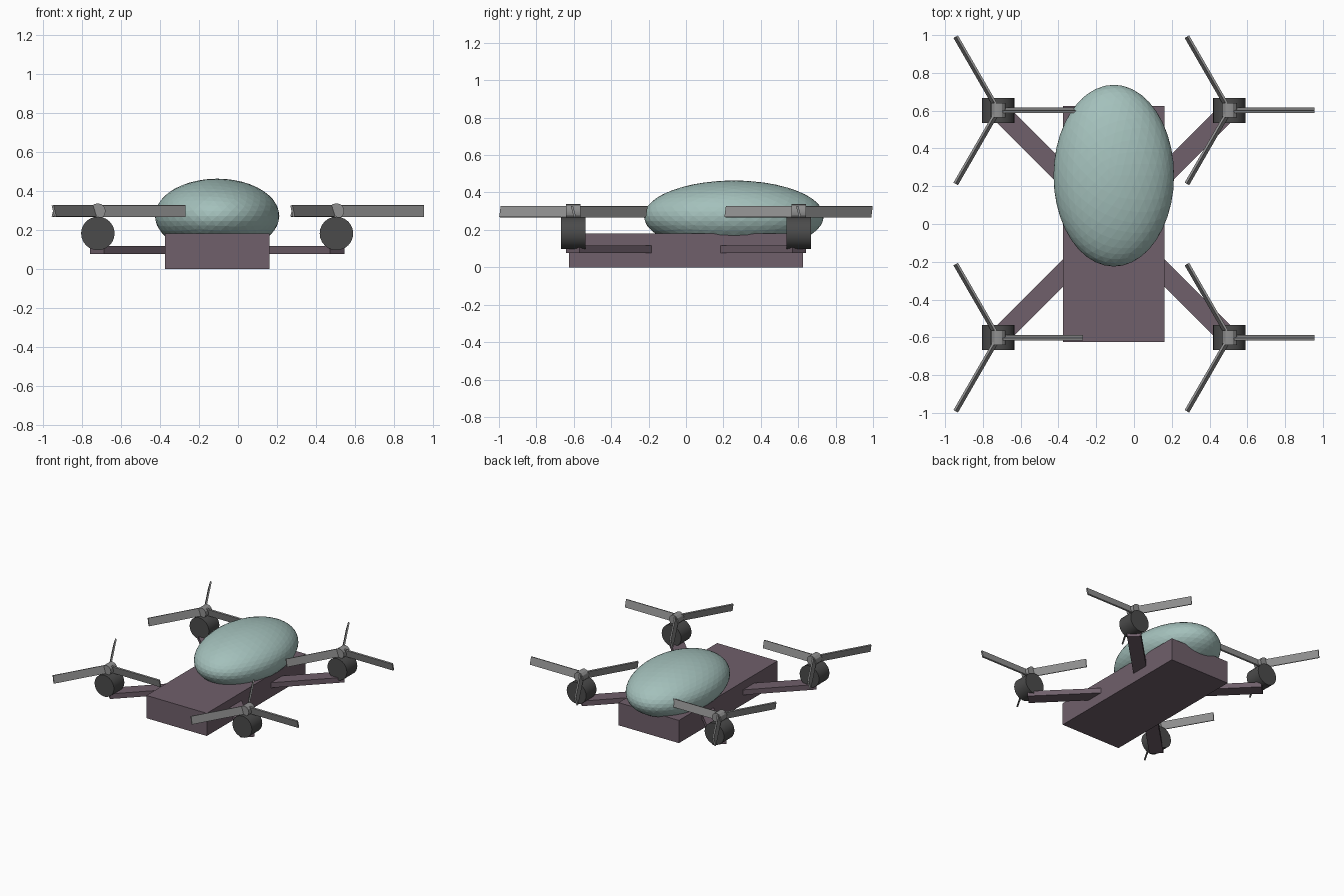
import bpy
from math import radians, pi, cos, sin
from mathutils import Matrix, Vector

if "Cube" in bpy.data.objects:
    bpy.data.objects.remove(bpy.data.objects["Cube"])

CX = -0.107            # centre line of the craft
DX, DY = 0.612, 0.602  # rotor offsets from the centre line


def material(name, rgb):
    m = bpy.data.materials.new(name)
    m.diffuse_color = (*rgb, 1)
    m.use_nodes = True
    m.node_tree.nodes["Principled BSDF"].inputs["Base Color"].default_value = m.diffuse_color
    return m


FRAME = material("frame_plum", (0.16, 0.115, 0.145))
CANOPY = material("canopy_teal", (0.37, 0.53, 0.50))
MOTOR = material("motor_dark", (0.07, 0.07, 0.07))
ROTOR = material("rotor_grey", (0.28, 0.28, 0.28))


def finish(name, mat):
    ob = bpy.context.object
    ob.name = name
    ob.data.materials.append(mat)
    return ob


def box(name, size, mat, matrix):
    bpy.ops.mesh.primitive_cube_add(size=1)
    ob = finish(name, mat)
    ob.data.transform(matrix @ Matrix.Diagonal((*size, 1)))
    return ob


def cylinder_y(name, radius, length, loc, mat, sides):
    bpy.ops.mesh.primitive_cylinder_add(vertices=sides, radius=radius, depth=length,
                                        location=loc, rotation=(pi / 2, 0, 0))
    ob = finish(name, mat)
    bpy.ops.object.shade_smooth_by_angle(angle=radians(30))
    return ob


# Central hull
box("hull", (0.536, 1.25, 0.182), FRAME, Matrix.Translation((CX, 0, 0.091)))

# Egg-shaped canopy
bpy.ops.mesh.primitive_ico_sphere_add(subdivisions=4, radius=1, location=(CX, 0.256, 0.273))
canopy = finish("canopy", CANOPY)
canopy.scale = (0.319, 0.481, 0.191)

# Four corners: arm, motor, hub and three pitched blades
for sx, side in ((-1, "left"), (1, "right")):
    for sy, end in ((-1, "front"), (1, "rear")):
        tag = f"{end}_{side}"
        x, y = CX + sx * DX, sy * DY

        # Diagonal arm running from inside the hull to the motor
        length = 0.6
        d = Vector((sx, sy, 0)).normalized()
        mid = Vector((x, y, 0.097)) - d * (length / 2 - 0.006)
        turn = Matrix.Rotation(sx * sy * pi / 4, 4, 'Z')
        box(f"arm_{tag}", (length, 0.103, 0.041), FRAME, Matrix.Translation(mid) @ turn)

        cylinder_y(f"motor_{tag}", 0.086, 0.132, (x, y, 0.183), MOTOR, 24)
        cylinder_y(f"hub_{tag}", 0.04, 0.078, (x, y, 0.298), ROTOR, 12)

        for i in range(3):
            m = (Matrix.Translation((x, y, 0.298))
                 @ Matrix.Rotation(i * 2 * pi / 3, 4, 'Z')
                 @ Matrix.Translation((0.225, 0, 0))
                 @ Matrix.Rotation(radians(15), 4, 'X'))
            box(f"blade_{tag}_{i + 1}", (0.45, 0.012, 0.061), ROTOR, m)
